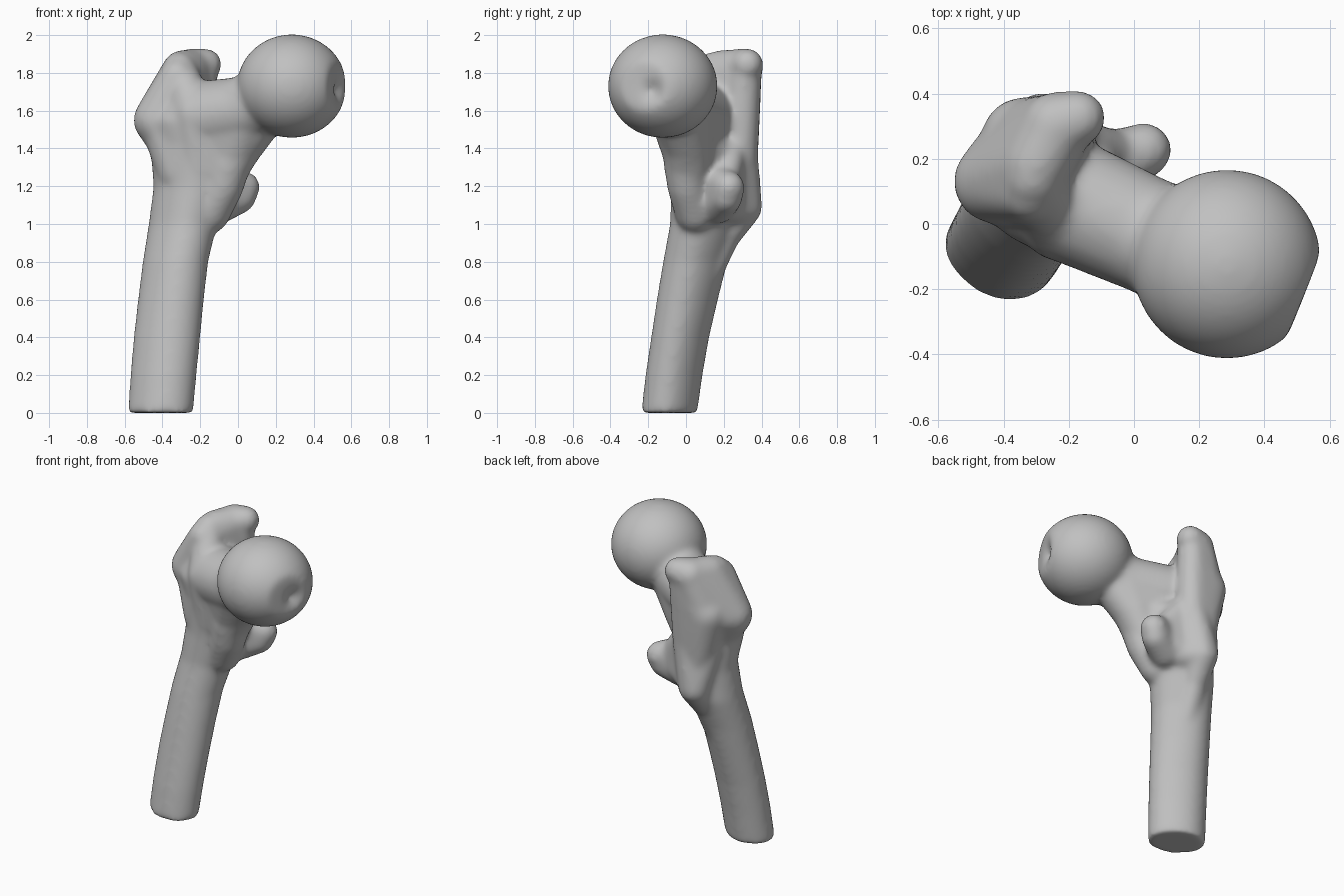
import bpy, bmesh, math
from mathutils import Vector, Matrix

cube = bpy.data.objects.get("Cube")
if cube:
    bpy.data.objects.remove(cube, do_unlink=True)

bone = bpy.data.materials.new("bone_grey")
bone.use_nodes = True
grey = (0.53, 0.53, 0.53, 1)
bone.diffuse_color = grey
bone.node_tree.nodes["Principled BSDF"].inputs["Base Color"].default_value = grey

bm = bmesh.new()


def add(part):
    """Copy a closed part into the whole bone."""
    bmesh.ops.recalc_face_normals(part, faces=part.faces[:])
    copies = {v: bm.verts.new(v.co) for v in part.verts if v.link_faces}
    for f in part.faces:
        bm.faces.new([copies[v] for v in f.verts])
    part.free()


def blob(*balls):
    """Convex lump wrapped around balls given as x, y, z, radius."""
    part = bmesh.new()
    for x, y, z, r in balls:
        bmesh.ops.create_icosphere(part, subdivisions=3, radius=r,
                                   matrix=Matrix.Translation((x, y, z)))
    bmesh.ops.delete(part, geom=part.edges[:], context="EDGES_FACES")
    bmesh.ops.convex_hull(part, input=part.verts[:])
    add(part)


def chain(*balls):
    for a, b in zip(balls, balls[1:]):
        blob(a, b)


def loft(sections, n=40, power=1.08, skew=0.17):
    """Slightly skewed tube through level sections given as z, x0, x1, y0, y1."""
    part = bmesh.new()
    rings = []
    for z, x0, x1, y0, y1 in sections:
        ring = []
        for i in range(n):
            t = math.tau * i / n
            c, s = math.cos(t), math.sin(t - skew)
            px = math.copysign(abs(c) ** power, c)
            py = math.copysign(abs(s) ** power, s)
            ring.append(part.verts.new(((x0 + x1 + (x1 - x0) * px) / 2,
                                        (y0 + y1 + (y1 - y0) * py) / 2, z)))
        rings.append(ring)
    for a, b in zip(rings, rings[1:]):
        for i in range(n):
            j = (i + 1) % n
            part.faces.new((a[i], a[j], b[j], b[i]))
    part.faces.new(rings[0][::-1])
    part.faces.new(rings[-1])
    add(part)


# Shaft, leaning and widening upwards
loft([(0, -.583, -.237, -.238, .06), (.2, -.57, -.219, -.215, .088),
      (.4, -.553, -.199, -.185, .123), (.6, -.53, -.18, -.155, .17),
      (.8, -.505, -.157, -.122, .22), (1, -.473, -.11, -.085, .29),
      (1.2, -.447, -.05, -.08, .31), (1.4, -.465, .02, -.09, .29),
      (1.55, -.48, -.05, -.09, .22), (1.65, -.4, -.1, -.06, .18)])

# Head, slightly flattened in height and trimmed at the pit and neck ends
centre = Vector((0.285, -0.123, 1.73))
pit = Vector((0.55, -0.18, 1.71))
trims = ((Vector((0.92, -0.38, 0)).normalized(), 0.256),
         (Vector((-0.76, 0.32, -0.5)).normalized(), 0.238))
head = bmesh.new()
bmesh.ops.create_icosphere(head, subdivisions=5, radius=0.29)
bmesh.ops.scale(head, vec=(1, 1, 0.945), verts=head.verts)
for v in head.verts:
    for normal, limit in trims:
        v.co -= normal * max(0, v.co.dot(normal) - limit)
    v.co += centre
    v.co.x -= 0.045 * math.exp(-((v.co - pit).length / 0.045) ** 2)
add(head)

# Neck, the buttress beneath it and the slope to the front of the shaft
chain((-.17, .06, 1.57, .19), (.02, -.025, 1.6, .18), (.2, -.1, 1.68, .18))
chain((-.15, .05, 1.06, .11), (-.08, .01, 1.2, .11), (-.05, 0, 1.32, .12),
      (.005, .005, 1.42, .13), (.11, -.04, 1.575, .14))
blob((-.4, .12, 1.52, .115), (-.17, .06, 1.57, .175), (-.06, .01, 1.3, .12),
     (-.3, .08, 1.28, .13))
blob((-.17, .06, 1.55, .17), (0, .01, 1.42, .13), (.05, -.03, 1.6, .17),
     (-.06, .02, 1.3, .12))

# Greater trochanter with its hook and front ridge
blob((-.425, .13, 1.55, .13), (-.32, .13, 1.42, .14), (-.33, .26, 1.58, .125),
     (-.32, .1, 1.78, .095), (-.30, .18, 1.82, .1), (-.24, .295, 1.82, .109))
chain((-.24, .3, 1.825, .107), (-.17, .325, 1.845, .085))
chain((-.31, .14, 1.82, .09), (-.23, 0, 1.58, .115), (-.2, .01, 1.3, .1))

# Broad rear slope tapering to a bump, then fading into the shaft
blob((-.2, .31, 1.79, .09), (-.34, .26, 1.58, .13), (-.22, .28, 1.35, .1),
     (-.28, .28, 1.2, .09))
blob((-.22, .28, 1.4, .1), (-.33, .23, 1.35, .1), (-.28, .305, 1.09, .1),
     (-.2, .22, 1.1, .1))
chain((-.28, .305, 1.09, .1), (-.3, .21, .93, .075), (-.32, .09, .68, .075))

# Lesser trochanter and the web joining it to the rear slope
blob((.032, .227, 1.195, .085), (.01, .215, 1.14, .085), (-.1, .17, 1.1, .1),
     (-.12, .16, 1.23, .1))
blob((-.01, .2, 1.18, .07), (-.22, .24, 1.1, .09), (-.2, .25, 1.42, .08))

mesh = bpy.data.meshes.new("thigh_bone")
bm.to_mesh(mesh)
bm.free()
obj = bpy.data.objects.new("thigh_bone", mesh)
bpy.context.collection.objects.link(obj)
mesh.materials.append(bone)

# Fuse the parts into one skin and soften the joins
fuse = obj.modifiers.new("fuse", "REMESH")
fuse.mode = "VOXEL"
fuse.voxel_size = 0.014
fuse.use_smooth_shade = True
soften = obj.modifiers.new("soften", "SMOOTH")
soften.factor = 0.5
soften.iterations = 22
